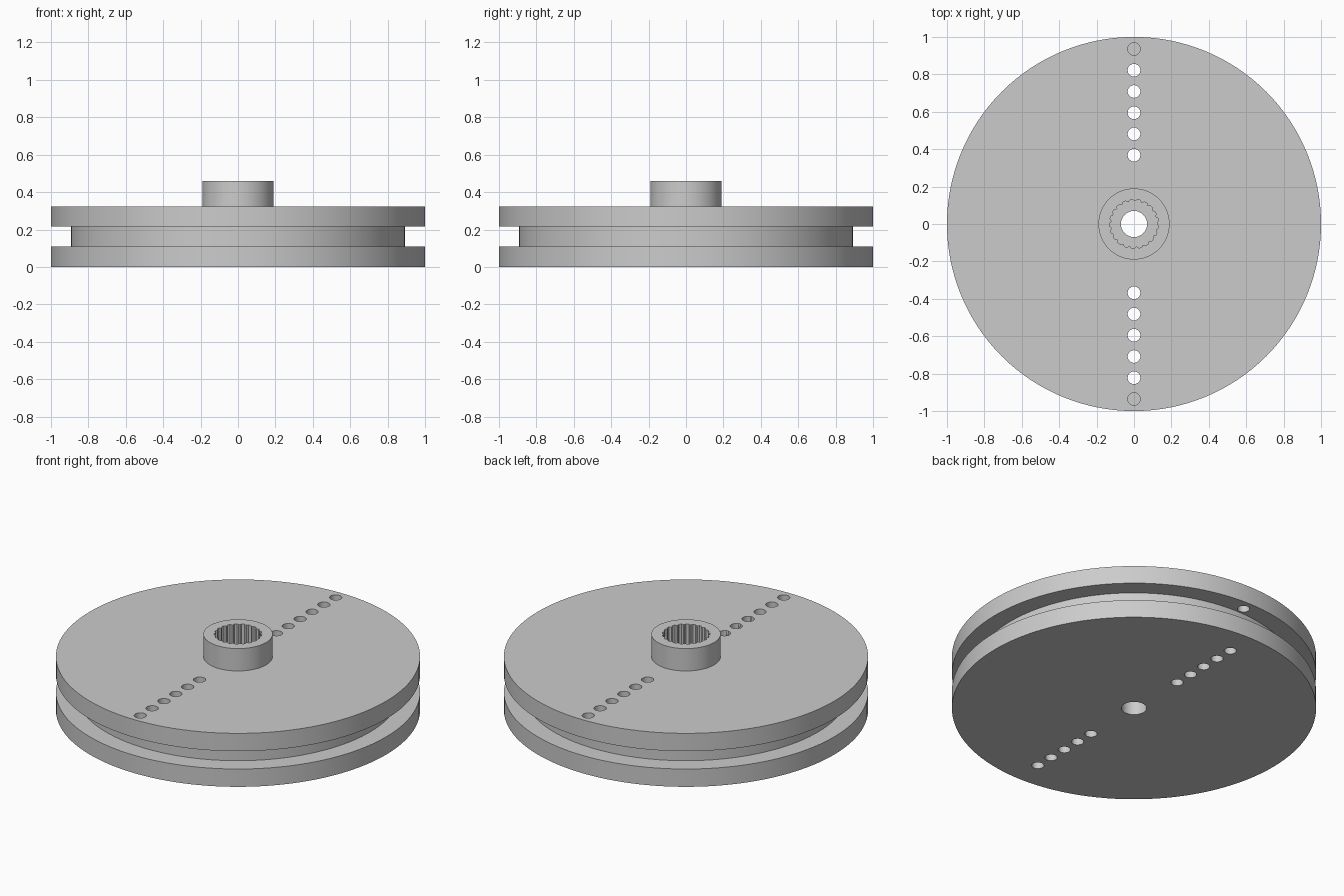
import bpy, bmesh, math
from math import tau, cos, sin

if "Cube" in bpy.data.objects:
    bpy.data.objects.remove(bpy.data.objects["Cube"], do_unlink=True)

FLANGE = 0.108            # thickness of each wheel layer
DECK = 3 * FLANGE         # top of the wheel
TOP = 0.46                # top of the hub

grey = bpy.data.materials.new("plain grey")
grey.use_nodes = True
grey.diffuse_color = (0.6, 0.6, 0.6, 1)
grey.node_tree.nodes["Principled BSDF"].inputs["Base Color"].default_value = (0.6, 0.6, 0.6, 1)


def finish(name, bm):
    bmesh.ops.recalc_face_normals(bm, faces=bm.faces)
    mesh = bpy.data.meshes.new(name)
    bm.to_mesh(mesh)
    bm.free()
    mesh.materials.append(grey)
    obj = bpy.data.objects.new(name, mesh)
    bpy.context.collection.objects.link(obj)
    return obj


def lathe(name, profile, steps=128):
    """Spin a profile of (radius, height) points, starting and ending on the axis."""
    bm = bmesh.new()
    verts = [bm.verts.new((r, 0, z)) for r, z in profile]
    edges = [bm.edges.new(pair) for pair in zip(verts, verts[1:])]
    bmesh.ops.spin(bm, geom=verts + edges, cent=(0, 0, 0), axis=(0, 0, 1),
                   angle=tau, steps=steps, use_merge=True)
    bmesh.ops.remove_doubles(bm, verts=bm.verts, dist=1e-5)
    return finish(name, bm)


def prism(bm, outline, z0, z1):
    """Add a closed upright prism with the given outline."""
    low = [bm.verts.new((x, y, z0)) for x, y in outline]
    high = [bm.verts.new((x, y, z1)) for x, y in outline]
    bm.faces.new(low[::-1])
    bm.faces.new(high)
    for i in range(len(low)):
        j = (i + 1) % len(low)
        bm.faces.new((low[i], low[j], high[j], high[i]))


def circle(radius, y=0, sides=32):
    return [(radius * cos(tau * i / sides), y + radius * sin(tau * i / sides))
            for i in range(sides)]


def cut(target, cutter):
    cutter.hide_render = True
    mod = target.modifiers.new("cut", "BOOLEAN")
    mod.operation, mod.solver, mod.object = "DIFFERENCE", "EXACT", cutter
    bpy.context.view_layer.objects.active = target
    bpy.ops.object.modifier_apply(modifier=mod.name)
    bpy.data.objects.remove(cutter, do_unlink=True)


# Grooved wheel with its raised hub
wheel = lathe("pulley_wheel", [
    (0, 0), (1, 0), (1, FLANGE), (0.892, FLANGE), (0.892, 2 * FLANGE),
    (1, 2 * FLANGE), (1, DECK), (0.19, DECK), (0.19, TOP), (0, TOP)])

# Centre bore and two rows of holes; the outermost pair pierces only the upper flange
bm = bmesh.new()
prism(bm, circle(0.07), -0.1, TOP + 0.1)
for side in (-1, 1):
    for i in range(6):
        start = 1.5 * FLANGE if i == 5 else -0.1
        prism(bm, circle(0.034, side * (0.368 + 0.1135 * i), 24), start, DECK + 0.05)
cut(wheel, finish("hole_cutter", bm))

# Toothed socket in the hub
bm = bmesh.new()
TEETH = 21
outline = []
for i in range(TEETH):
    for step, radius in ((0, 0.122), (0.2, 0.122), (0.4, 0.131), (0.8, 0.131)):
        a = tau * (i + step) / TEETH
        outline.append((radius * cos(a), radius * sin(a)))
prism(bm, outline, 0.3, TOP + 0.1)
cut(wheel, finish("socket_cutter", bm))

# Smooth walls, crisp edges
bpy.ops.object.select_all(action="DESELECT")
wheel.select_set(True)
bpy.context.view_layer.objects.active = wheel
bpy.ops.object.shade_smooth_by_angle(angle=math.radians(25))
